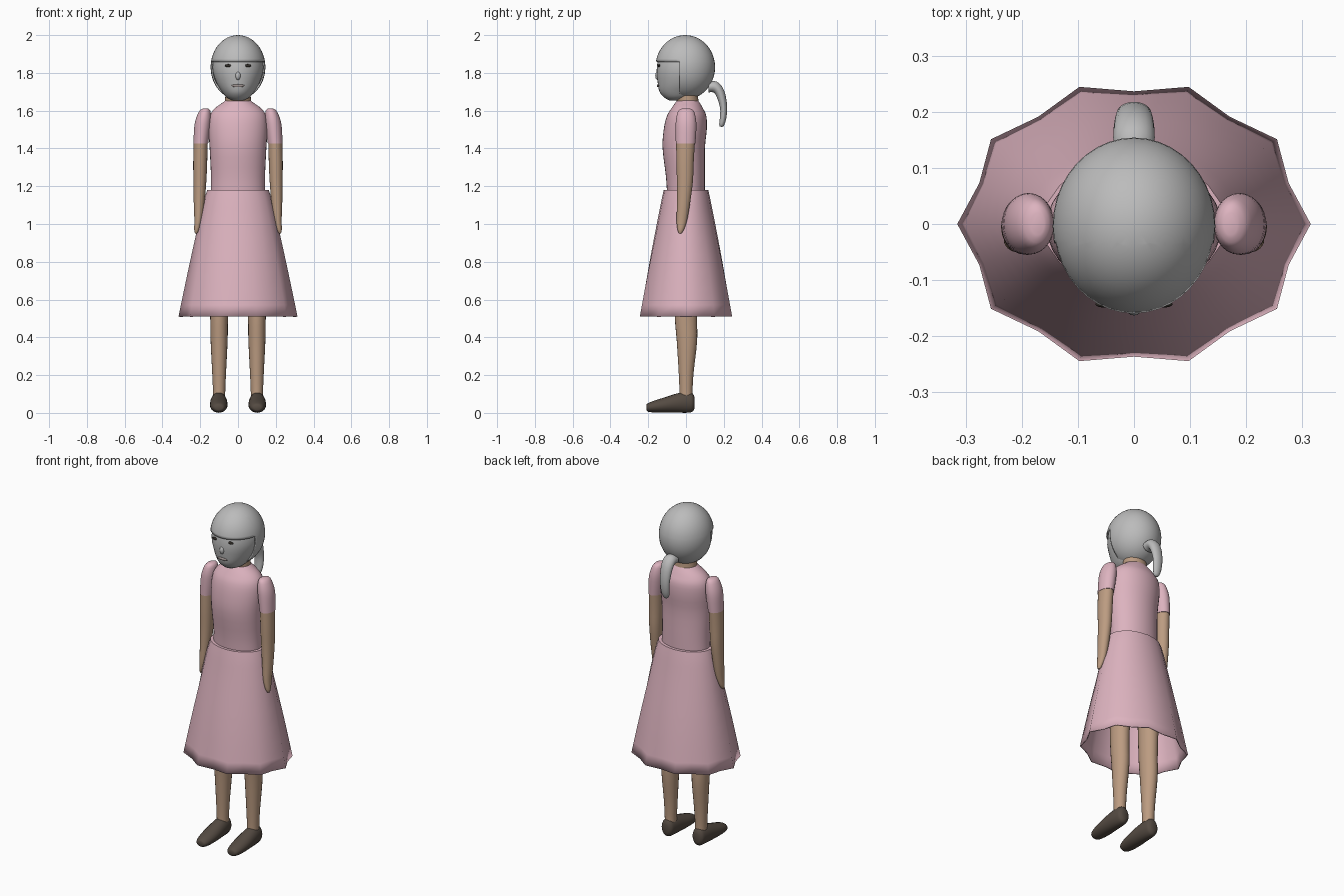
import bpy, bmesh, math
from mathutils import Vector

if "Cube" in bpy.data.objects:
    bpy.data.objects.remove(bpy.data.objects["Cube"])


def material(name, rgb):
    m = bpy.data.materials.new(name)
    m.diffuse_color = (*rgb, 1)
    m.use_nodes = True
    m.node_tree.nodes["Principled BSDF"].inputs["Base Color"].default_value = m.diffuse_color
    return m


PINK = material("pink_cloth", (0.72, 0.45, 0.52))
SKIN = material("skin", (0.50, 0.33, 0.22))
GREY = material("grey", (0.50, 0.50, 0.50))
SHOE = material("dark_brown", (0.09, 0.07, 0.055))
DARK = material("eye_dark", (0.03, 0.025, 0.02))
LIPS = material("lip_grey", (0.33, 0.28, 0.27))


def finish(bm, name, mat, angle=50):
    bmesh.ops.recalc_face_normals(bm, faces=bm.faces)
    me = bpy.data.meshes.new(name)
    bm.to_mesh(me)
    bm.free()
    me.materials.append(mat)
    ob = bpy.data.objects.new(name, me)
    bpy.context.collection.objects.link(ob)
    bpy.ops.object.select_all(action='DESELECT')
    ob.select_set(True)
    bpy.context.view_layer.objects.active = ob
    bpy.ops.object.shade_smooth_by_angle(angle=math.radians(angle))
    return ob


def smooth_rows(rows, steps):
    """Catmull-Rom interpolation between cross-sections."""
    out = []
    for i in range(len(rows) - 1):
        a, b, c, d = (rows[max(i - 1, 0)], rows[i], rows[i + 1],
                      rows[min(i + 2, len(rows) - 1)])
        for s in range(steps):
            t = s / steps
            out.append([0.5 * (2 * q + (r - p) * t + (2 * p - 5 * q + 4 * r - w) * t * t
                               + (3 * q - p - 3 * r + w) * t ** 3)
                        for p, q, r, w in zip(a, b, c, d)])
    return out + [list(rows[-1])]


def loft(rows, n=28, steps=3, caps=True, pleat=None):
    """Rows are x, y, z, half width, half depth, tilt about x in degrees."""
    bm = bmesh.new()
    rings = []
    for j, (x, y, z, rx, ry, tilt) in enumerate(smooth_rows(rows, steps)):
        t = math.radians(tilt)
        ring = []
        for i in range(n):
            a = 2 * math.pi * i / n
            f = pleat(z) if pleat and i % 2 else 1
            ring.append(bm.verts.new((x + f * rx * math.cos(a),
                                      y + f * ry * math.sin(a) * math.cos(t),
                                      z + f * ry * math.sin(a) * math.sin(t))))
        rings.append(ring)
    for r, s in zip(rings, rings[1:]):
        for i in range(n):
            k = (i + 1) % n
            bm.faces.new((r[i], r[k], s[k], s[i]))
    if caps:
        bm.faces.new(rings[0])
        bm.faces.new(rings[-1])
    return bm


def upright(rows, x=0):
    """Rows are z, y, half width, half depth."""
    return [(x, y, z, rx, ry, 0) for z, y, rx, ry in rows]


def blob(name, mat, loc, size):
    bm = bmesh.new()
    bmesh.ops.create_uvsphere(bm, u_segments=16, v_segments=10, radius=1)
    for v in bm.verts:
        v.co = Vector(loc) + Vector([c * s for c, s in zip(v.co, size)])
    return finish(bm, name, mat)


# Dress bodice and neck
finish(loft(upright([
    (1.15, 0, .145, .100), (1.25, -.003, .143, .103), (1.40, -.012, .150, .112),
    (1.50, -.004, .156, .114), (1.57, .003, .150, .105), (1.61, .006, .125, .085),
    (1.64, .008, .085, .066), (1.655, .008, .065, .055)]), 36), "bodice", PINK)
finish(loft(upright([(1.60, .01, .075, .062), (1.65, .008, .068, .058),
                     (1.72, .0, .068, .06)])), "neck", SKIN)

# Pleated open skirt with a closed waist
bm = loft(upright([(.51, 0, .315, .257), (.75, 0, .265, .210), (1.0, 0, .210, .155),
                   (1.12, 0, .182, .131), (1.18, 0, .163, .118)]),
          20, 3, False, lambda z: .92 + .08 * min(1, (z - .51) / .5))
top = [e for e in bm.edges if e.is_boundary and e.verts[0].co.z > 1.1]
bmesh.ops.contextual_create(bm, geom=top)
skirt = finish(bm, "skirt", PINK)
mod = skirt.modifiers.new("cloth_thickness", 'SOLIDIFY')
mod.thickness = .006
mod.offset = -1

# Head
finish(loft(upright([
    (1.655, -.05, .03, .04), (1.67, -.04, .06, .075), (1.70, -.03, .085, .11),
    (1.75, -.015, .115, .135), (1.82, -.005, .135, .15), (1.90, 0, .124, .138),
    (1.96, 0, .08, .09)]), 36), "face", GREY)

# Hair cap, opened over the face
bm = bmesh.new()
bmesh.ops.create_uvsphere(bm, u_segments=40, v_segments=24, radius=1)
for v in bm.verts:
    v.co = (.145 * v.co.x, -.004 + .158 * v.co.y, 1.83 + .17 * v.co.z)
for co, no in (((0, 0, 1.86), (0, 0, 1)), ((0, -.035, 0), (0, 1, 0))):
    bmesh.ops.bisect_plane(bm, geom=bm.verts[:] + bm.edges[:] + bm.faces[:],
                           plane_co=co, plane_no=no)
gone = [f for f in bm.faces if f.calc_center_median().y < -.035
        and f.calc_center_median().z < 1.86]
bmesh.ops.delete(bm, geom=gone, context='FACES')
hair = finish(bm, "hair", GREY)
mod = hair.modifiers.new("hair_thickness", 'SOLIDIFY')
mod.thickness = .008
mod.offset = -1

# Ponytail
finish(loft([(0, .12, 1.725, .036, .028, 90), (0, .155, 1.725, .037, .030, 75),
             (0, .182, 1.69, .035, .026, 40), (0, .199, 1.62, .030, .019, 8),
             (0, .196, 1.56, .026, .017, -8), (0, .188, 1.525, .018, .013, -20),
             (0, .184, 1.515, .008, .006, -20)], 20), "ponytail", GREY)

# Face details
blob("nose", GREY, (0, -.150, 1.785), (.014, .013, .022))
blob("mouth", LIPS, (0, -.148, 1.732), (.035, .006, .008))

for s, side in ((1, "left"), (-1, "right")):
    blob("eye_" + side, DARK, (s * .052, -.143, 1.838), (.017, .006, .008))

    # Sleeve and arm tapering to the hand
    finish(loft([(s * x, y, z, rx, ry, 0) for x, y, z, rx, ry in (
        (.172, 0, 1.612, .012, .020), (.175, 0, 1.60, .028, .040),
        (.182, 0, 1.56, .040, .052), (.189, 0, 1.51, .043, .055),
        (.197, -.002, 1.425, .039, .052))]), "sleeve_" + side, PINK)
    finish(loft([(s * x, y, z, rx, ry, 0) for x, y, z, rx, ry in (
        (.197, -.002, 1.45, .037, .050), (.200, -.005, 1.33, .037, .046),
        (.202, -.006, 1.22, .034, .042), (.206, -.014, 1.10, .028, .034),
        (.210, -.022, 1.02, .021, .028), (.218, -.028, .97, .014, .017),
        (.222, -.031, .95, .005, .006))], 20), "arm_" + side, SKIN)

    # Leg
    finish(loft(upright([
        (.09, 0, .032, .035), (.13, 0, .033, .035), (.22, .001, .037, .040),
        (.38, .005, .045, .054), (.50, 0, .047, .059), (.70, 0, .052, .064),
        (1.0, 0, .066, .075)], s * .1), 20), "leg_" + side, SKIN)

    # Shoe
    finish(loft([(s * .102, y, z, rx, rz, 90) for y, z, rx, rz in (
        (-.210, .029, .020, .014), (-.200, .029, .032, .023),
        (-.165, .034, .042, .032), (-.11, .042, .047, .041),
        (-.04, .053, .045, .052), (.01, .056, .040, .055),
        (.035, .055, .034, .048), (.046, .053, .018, .028))], 20),
        "shoe_" + side, SHOE)
